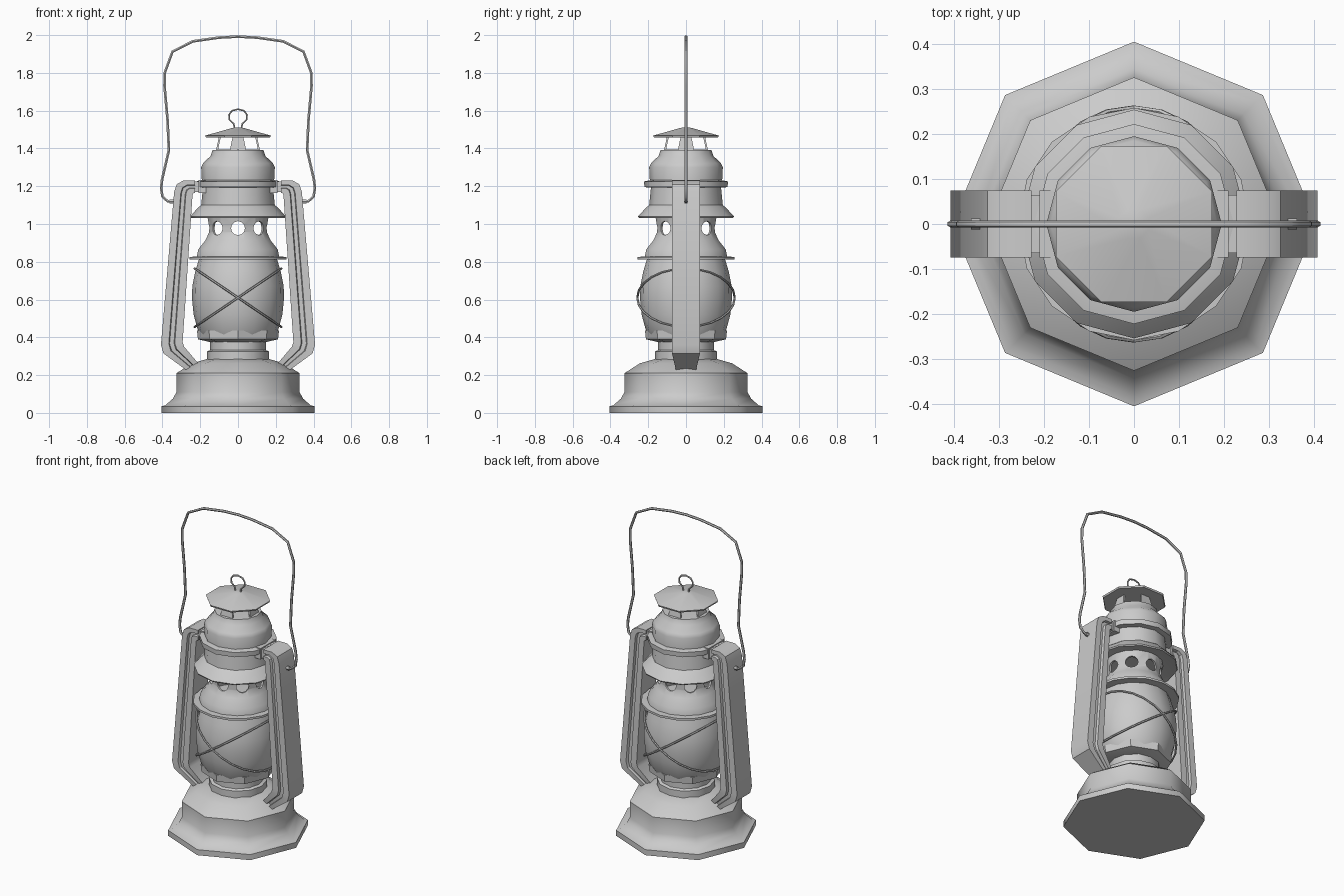
import bpy, bmesh
from math import sin, cos, pi, radians

if "Cube" in bpy.data.objects:
    bpy.data.objects.remove(bpy.data.objects["Cube"])


def finish(name, bm, angle=None):
    bmesh.ops.recalc_face_normals(bm, faces=bm.faces)
    mesh = bpy.data.meshes.new(name)
    bm.to_mesh(mesh)
    bm.free()
    ob = bpy.data.objects.new(name, mesh)
    bpy.context.collection.objects.link(ob)
    if angle:
        smooth(ob, angle)
    return ob


def activate(ob):
    bpy.ops.object.select_all(action='DESELECT')
    ob.select_set(True)
    bpy.context.view_layer.objects.active = ob


def smooth(ob, angle):
    activate(ob)
    bpy.ops.object.shade_smooth_by_angle(angle=radians(angle))


def skin(name, rings, closed=False, angle=None):
    """Bridge rings of points; cap the ends, or join last to first."""
    bm = bmesh.new()
    vs = [[bm.verts.new(p) for p in ring] for ring in rings]
    n = len(vs[0])
    pairs = list(zip(vs, vs[1:])) + ([(vs[-1], vs[0])] if closed else [])
    for a, b in pairs:
        for i in range(n):
            j = (i + 1) % n
            bm.faces.new((a[i], a[j], b[j], b[i]))
    if not closed:
        bm.faces.new(vs[0])
        bm.faces.new(vs[-1])
    return finish(name, bm, angle)


def lathe(name, profile, sides, turn=0, closed=False, angle=None):
    rings = [[(r * cos(2 * pi * i / sides + turn), r * sin(2 * pi * i / sides + turn), z)
              for i in range(sides)] for r, z in profile]
    return skin(name, rings, closed, angle)


def wire(name, points, radius, cyclic=False):
    cu = bpy.data.curves.new(name, 'CURVE')
    cu.dimensions = '3D'
    cu.bevel_depth = radius
    cu.bevel_resolution = 1
    cu.use_fill_caps = True
    sp = cu.splines.new('POLY')
    sp.points.add(len(points) - 1)
    for p, co in zip(sp.points, points):
        p.co = (*co, 1)
    sp.use_cyclic_u = cyclic
    ob = bpy.data.objects.new(name, cu)
    bpy.context.collection.objects.link(ob)
    activate(ob)
    bpy.ops.object.convert(target='MESH')
    smooth(ob, 50)


def box(name, x0, x1, y, z0, z1):
    skin(name, [[(x, -y, z0), (x, y, z0), (x, y, z1), (x, -y, z1)] for x in (x0, x1)])


# Fuel tank base, burner and globe seat
lathe("tank_base", [(.405, 0), (.405, .035), (.385, .04), (.345, .075), (.326, .11), (.326, .21),
                    (.245, .262), (.165, .285)], 8, angle=50)
lathe("burner", [(.165, .27), (.165, .325), (.148, .332), (.148, .40)], 12, angle=40)
lathe("globe_seat", [(.15, .375), (.212, .39), (.217, .435), (.18, .435)], 8, angle=30)

# Glass globe and the plate over it
lathe("globe", [(.19, .40), (.213, .44), (.235, .52), (.243, .60), (.242, .67), (.226, .75),
                (.205, .82)], 16, angle=50)
lathe("globe_plate", [(.258, .813), (.258, .826), (.2, .828)], 16, angle=30)

# Crossed guard wires: two tilted hoops around the globe
for name, s in (("guard_wire_a", 1), ("guard_wire_b", -1)):
    wire(name, [(.230 * cos(a), .258 * sin(a), .61 + s * .155 * cos(a))
                for a in (2 * pi * i / 24 for i in range(24))], .006, True)

# Hollow neck with eight round see-through vents
neck_out = [(.222, .826), (.215, .865), (.175, .915), (.157, .955), (.157, .99), (.168, 1.06)]
neck_in = [(r - .012, z) for r, z in reversed(neck_out)]
neck = lathe("vented_neck", neck_out + neck_in, 16, turn=pi / 16, closed=True)
for i in range(4):
    a = i * pi / 4
    rings = [[(t * cos(a) - .037 * cos(b) * sin(a), t * sin(a) + .037 * cos(b) * cos(a),
               .978 + .037 * sin(b)) for b in (2 * pi * k / 12 for k in range(12))]
             for t in (-.4, .4)]
    cutter = skin("vent_cutter", rings)
    cutter.hide_render = True
    mod = neck.modifiers.new("vent", 'BOOLEAN')
    mod.operation = 'DIFFERENCE'
    mod.solver = 'EXACT'
    mod.object = cutter
    activate(neck)
    bpy.ops.object.modifier_apply(modifier=mod.name)
    bpy.data.objects.remove(cutter)
smooth(neck, 40)

# Flared skirt, collar ring and chimney
lathe("skirt", [(.165, 1.05), (.25, 1.033), (.254, 1.04), (.213, 1.085), (.195, 1.10),
                (.185, 1.20)], 12, angle=40)
lathe("collar_ring", [(.18, 1.193), (.22, 1.195), (.222, 1.225), (.19, 1.232)], 12, angle=30)
lathe("chimney", [(.19, 1.20), (.195, 1.30), (.185, 1.322), (.145, 1.36), (.135, 1.392),
                  (.10, 1.394)], 12, angle=40)

# Four tapered posts carrying the cap
for i in range(4):
    a = i * pi / 2
    rings = [[(r * cos(a) - t * sin(a), r * sin(a) + t * cos(a), z)
              for r, t in ((r0, -w), (r0, w), (r0 - .01, w), (r0 - .01, -w))]
             for r0, w, z in ((.118, .045, 1.38), (.10, .027, 1.468))]
    skin("cap_post", rings)
lathe("cap", [(.184, 1.458), (.188, 1.468), (.035, 1.508), (.012, 1.512)], 8, turn=pi / 8, angle=40)

# Finial loop on the cap
half = [(.018, 1.50), (.022, 1.53), (.045, 1.552), (.048, 1.578), (.032, 1.60)]
wire("top_loop", [(-x, 0, z) for x, z in half] + [(0, 0, 1.608)]
     + [(x, 0, z) for x, z in reversed(half)], .005)

# Side arms: grooved flat tubes swept between an outer and an inner line
outer = [(.228, 1.23), (.29, 1.23), (.325, 1.21), (.338, 1.17), (.408, .36), (.395, .315), (.265, .22)]
inner = [(.228, 1.165), (.235, 1.165), (.239, 1.16), (.241, 1.15), (.293, .375), (.285, .35), (.21, .262)]
widths = [.074] * 6 + [.052]
section = [(0, 0), (.36, 0), (.40, .016), (.60, .016), (.64, 0), (1, 0)]
for side, s in (("left", -1), ("right", 1)):
    rings = []
    for (ox, oz), (ix, iz), w in zip(outer, inner, widths):
        edge = [(s * (ox + (ix - ox) * u), w - d, oz + (iz - oz) * u) for u, d in section]
        rings.append(edge + [(x, -y, z) for x, y, z in reversed(edge)])
    skin(side + "_arm", rings, angle=30)
    box(side + "_arm_sleeve", s * .15, s * .235, .064, 1.17, 1.224)
    box(side + "_arm_flange", s * .17, s * .21, .074, 1.163, 1.232)

# Carrying handle
bail = [(.338, 1.117), (.372, 1.12), (.40, 1.145), (.407, 1.19), (.402, 1.235), (.366, 1.39),
        (.373, 1.55), (.389, 1.73), (.388, 1.80), (.347, 1.912), (.24, 1.967)]
wire("handle", [(-x, 0, z) for x, z in bail] + [(-.1, 0, 1.987), (0, 0, 1.992), (.1, 0, 1.987)]
     + [(x, 0, z) for x, z in reversed(bail)], .008)
for s in (-1, 1):
    wire("handle_tip", [(s * .33, 0, 1.118), (s * .362, 0, 1.118)], .012)
